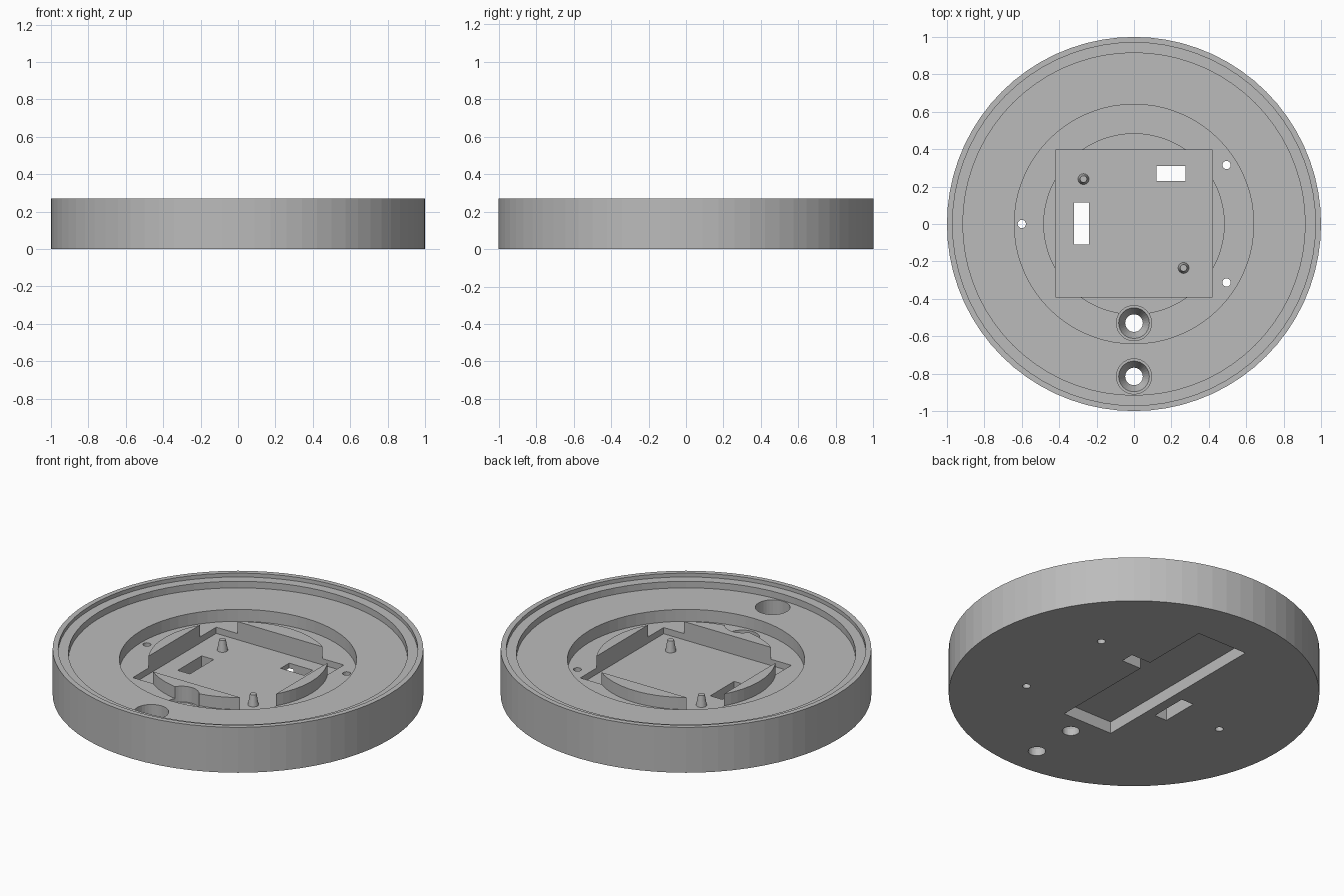
import bpy, bmesh, math
from mathutils import Matrix, Vector

cube = bpy.data.objects.get("Cube")
if cube:
    bpy.data.objects.remove(cube, do_unlink=True)

grey = bpy.data.materials.new("plain grey")
grey.use_nodes = True
colour = (0.5, 0.5, 0.5, 1)
grey.diffuse_color = colour
grey.node_tree.nodes["Principled BSDF"].inputs["Base Color"].default_value = colour


def finish(name, bm, at=(0, 0, 0)):
    bmesh.ops.recalc_face_normals(bm, faces=bm.faces)
    mesh = bpy.data.meshes.new(name)
    bm.to_mesh(mesh)
    bm.free()
    mesh.materials.append(grey)
    obj = bpy.data.objects.new(name, mesh)
    obj.location = at
    bpy.context.collection.objects.link(obj)
    return obj


def lathe(name, profile, sides, at=(0, 0, 0)):
    """Closed solid turned from (radius, height) points, bottom to top."""
    bm = bmesh.new()
    rings = []
    for r, z in profile:
        rings.append([bm.verts.new((r * math.cos(a), r * math.sin(a), z))
                      for a in (math.tau * i / sides for i in range(sides))])
    for low, high in zip(rings, rings[1:]):
        for i in range(sides):
            j = (i + 1) % sides
            bm.faces.new((low[i], low[j], high[j], high[i]))
    bm.faces.new(rings[0])
    bm.faces.new(rings[-1])
    return finish(name, bm, at)


def box(name, low, high):
    low, high = Vector(low), Vector(high)
    bm = bmesh.new()
    place = Matrix.Translation((low + high) / 2) @ Matrix.Diagonal((*(high - low), 1))
    bmesh.ops.create_cube(bm, size=1, matrix=place)
    return finish(name, bm)


# Round base: rim, ledge, floor, annular recess and raised centre disc
FLOOR, RECESS, POCKET, TOP = 0.208, 0.137, 0.10, 0.27
base = lathe("round_base", [
    (1, 0), (1, TOP), (0.97, TOP), (0.97, 0.247), (0.915, 0.247), (0.915, FLOOR),
    (0.64, FLOOR), (0.64, RECESS), (0.485, RECESS), (0.485, FLOOR)], 72)

# Square pocket, underside compartment and two slots
cutters = [
    box("pocket_cutter", (-0.42, -0.39, POCKET), (0.42, 0.395, 0.4)),
    box("underside_cutter", (-0.18, -0.41, -0.1), (0.147, 0.72, 0.07)),
    box("side_slot_cutter", (-0.32, -0.11, -0.1), (-0.24, 0.115, 0.4)),
    box("back_slot_cutter", (0.12, 0.23, -0.1), (0.275, 0.31, 0.4)),
]

# Small through holes
for x, y in ((-0.6, 0), (0.495, 0.315), (0.495, -0.313)):
    cutters.append(lathe("small_hole_cutter", [(0.022, -0.1), (0.022, 0.4)], 20, (x, y, 0)))

# Countersunk screw holes
for y in (-0.53, -0.815):
    cutters.append(lathe("screw_hole_cutter", [
        (0.047, -0.1), (0.047, 0.04), (0.082, 0.115), (0.094, 0.115), (0.094, 0.4)],
        32, (0, y, 0)))

for cutter in cutters:
    cutter.hide_render = True
    mod = base.modifiers.new(cutter.name, 'BOOLEAN')
    mod.operation = 'DIFFERENCE'
    mod.solver = 'EXACT'
    mod.object = cutter

# Bake the cuts and discard the cutters
bpy.context.view_layer.update()
graph = bpy.context.evaluated_depsgraph_get()
cut_mesh = bpy.data.meshes.new_from_object(base.evaluated_get(graph))
base.modifiers.clear()
base.data = cut_mesh
for cutter in cutters:
    bpy.data.objects.remove(cutter, do_unlink=True)

# Tapered locating pins
for name, x, y in (("back_pin", -0.27, 0.24), ("front_pin", 0.265, -0.235)):
    lathe(name, [(0.03, POCKET - 0.005), (0.018, 0.165)], 24, (x, y, 0))
